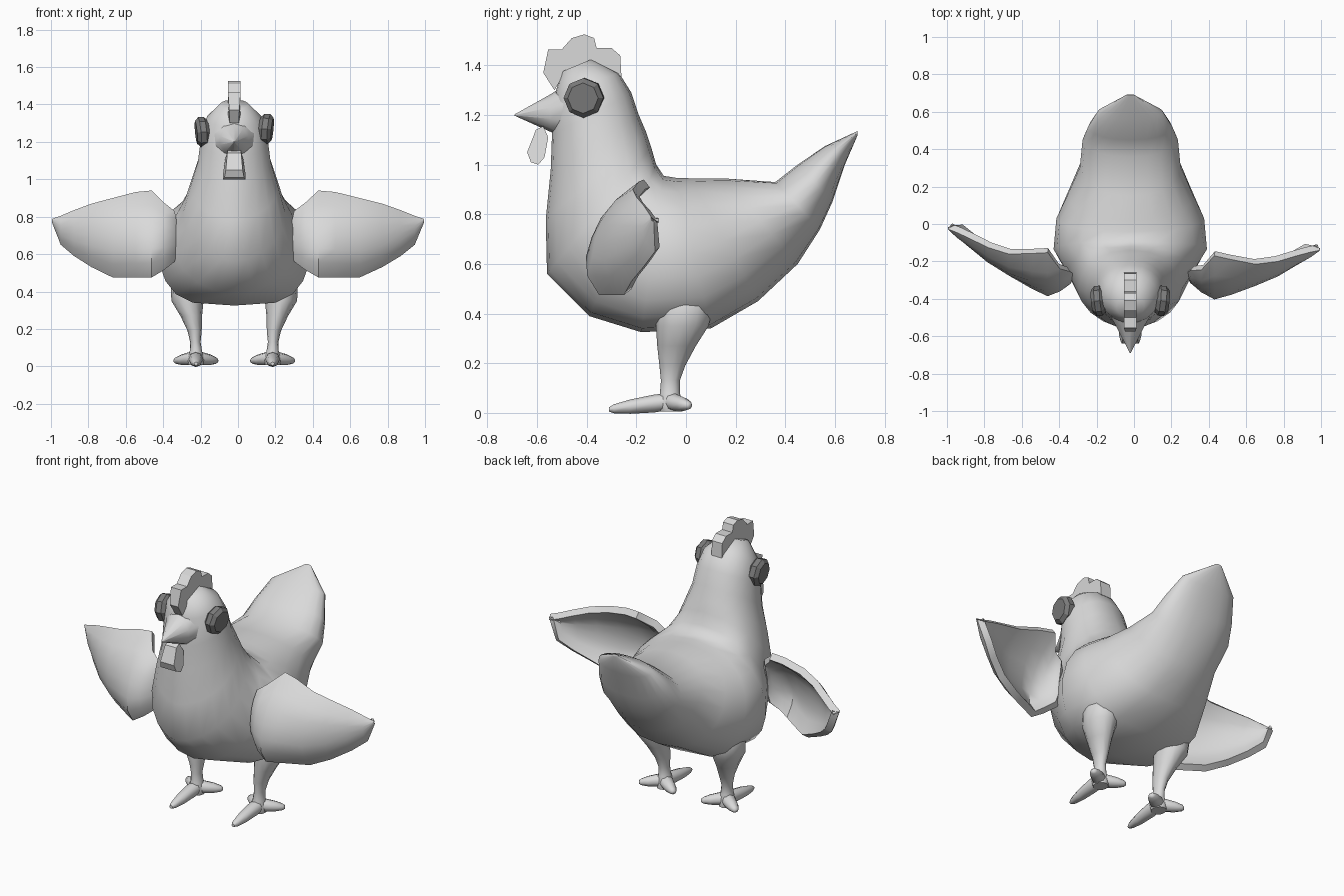
import bpy, bmesh, math
from mathutils import Vector

CX = -0.02  # centre line of the body


def material(name, value):
    m = bpy.data.materials.new(name)
    m.diffuse_color = (value, value, value, 1)
    return m


grey = material("plain_grey", 0.7)
dark = material("dark_grey", 0.2)


def make(name, verts, faces, smooth=35, mat=grey, thickness=0):
    me = bpy.data.meshes.new(name)
    me.from_pydata([tuple(v) for v in verts], [], faces)
    if not thickness:
        bm = bmesh.new()
        bm.from_mesh(me)
        bmesh.ops.recalc_face_normals(bm, faces=bm.faces)
        bm.to_mesh(me)
        bm.free()
    me.materials.append(mat)
    ob = bpy.data.objects.new(name, me)
    bpy.context.collection.objects.link(ob)
    bpy.ops.object.select_all(action='DESELECT')
    bpy.context.view_layer.objects.active = ob
    ob.select_set(True)
    if thickness:
        mod = ob.modifiers.new("shell", 'SOLIDIFY')
        mod.thickness = thickness
        mod.offset = -1
        bpy.ops.object.modifier_apply(modifier=mod.name)
    if smooth:
        bpy.ops.object.shade_smooth_by_angle(angle=math.radians(smooth))
    return ob


def loft(name, rings, smooth=40, mat=grey):
    """Skin a list of equal closed rings and cap both ends."""
    n = len(rings[0])
    verts = [v for r in rings for v in r]
    faces = [(k * n + i, k * n + (i + 1) % n, (k + 1) * n + (i + 1) % n, (k + 1) * n + i)
             for k in range(len(rings) - 1) for i in range(n)]
    faces += [tuple(range(n)), tuple(range(len(verts) - n, len(verts)))]
    return make(name, verts, faces, smooth, mat)


def ring(c, u, v, n, front=1.0, back=1.0):
    """Ellipse about c spanned by half axes u and v; powers square or taper each half."""
    out = []
    for i in range(n):
        a = 2 * math.pi * i / n
        s, k = math.sin(a), math.cos(a)
        s = math.copysign(abs(s) ** (front if k > 0 else back), s) if abs(s) > 1e-6 else 0
        out.append(Vector(c) + Vector(u) * k + Vector(v) * s)
    return out


def plate(name, outline, half_width, smooth=0):
    """Side outline (y, z, width factor) given thickness in x."""
    return loft(name, [[(CX + s * half_width * w, y, z) for y, z, w in outline]
                       for s in (-1, 1)], smooth)


# body: rings fan from the tail, round the belly, up to the crown
# (back y, back z, front y, front z, half width, front power)
sections = [
    (0.69, 1.135, 0.692, 1.12, 0.02, 1), (0.56, 1.075, 0.64, 1.00, 0.175, .9),
    (0.45, 1.0, 0.59, 0.85, 0.225, .9), (0.36, 0.93, 0.54, 0.74, 0.255, .9),
    (0.15, 0.945, 0.45, 0.60, 0.27, .9), (0.02, 0.945, 0.29, 0.45, 0.335, .78),
    (-0.04, 0.947, 0.1, 0.34, 0.395, .52), (-0.09, 0.955, -0.18, 0.325, 0.41, .52),
    (-0.12, 1.0, -0.39, 0.39, 0.335, 1.0), (-0.14, 1.07, -0.56, 0.56, 0.275, 1.2),
    (-0.16, 1.13, -0.565, 0.78, 0.235, 1.2), (-0.19, 1.2, -0.545, 0.98, 0.195, 1.1),
    (-0.22, 1.29, -0.54, 1.12, 0.18, 1.1), (-0.27, 1.37, -0.53, 1.28, 0.15, 1.05),
    (-0.38, 1.425, -0.5, 1.375, 0.075, .9),
]
loft("body", [ring((CX, (a + c) / 2, (b + d) / 2), (0, (c - a) / 2, (d - b) / 2),
                   (w, 0, 0), 20, p, 0.85) for a, b, c, d, w, p in sections], 60)

# beak
loft("beak", [ring((CX, y, z), (0, 0, h), (w, 0, 0), 10) for y, z, h, w in
              [(-0.44, 1.215, 0.14, 0.145), (-0.545, 1.208, 0.076, 0.08),
               (-0.69, 1.2, 0.003, 0.003)]], 60)

# comb
plate("comb", [(-0.53, 1.30, .7), (-0.575, 1.37, .8), (-0.555, 1.465, 1), (-0.50, 1.465, 1),
               (-0.46, 1.51, 1), (-0.41, 1.525, 1), (-0.37, 1.51, 1), (-0.36, 1.47, 1),
               (-0.30, 1.47, 1), (-0.265, 1.44, 1), (-0.26, 1.355, 1), (-0.36, 1.39, 1),
               (-0.50, 1.35, 1)], 0.034)

# wattle: narrow above, wide below, with a flat front
loft("wattle", [[(CX + s * w, y, z) for y, z, w in
                 [(-0.575, 1.155, .035), (-0.605, 1.14, .037), (-0.64, 1.05, .045),
                  (-0.625, 1.01, .052), (-0.595, 1.0, .06), (-0.57, 1.03, .06),
                  (-0.555, 1.11, .048)]] for s in (-1, 1)], 0)

for side, label in ((1, "right"), (-1, "left")):
    # eye: eight-sided button with a narrow bevelled rim
    eye_z = 1.27 if side > 0 else 1.253
    loft(label + "_eye", [
        ring((CX + side * d, -0.41 - (d - 0.16) * 0.12, eye_z - 0.05 * (d - 0.16)),
             (0.10 * r * side, 0, 0.99 * r), (side * 0.1 * r, 0.99 * r, 0), 8)
        for d, r in ((0.135, 0.06), (0.155, 0.081), (0.185, 0.081), (0.204, 0.062))], 0, dark)

    # leg (side offset, y, z, x radius, y radius)
    loft(label + "_leg", [
        ring((CX + side * x, y, z), (rx, 0, 0), (0, ry, 0), 12) for x, y, z, rx, ry in
        [(0.235, 0.0, 0.52, 0.06, 0.08), (0.25, -0.005, 0.43, 0.09, 0.115),
         (0.25, -0.015, 0.35, 0.086, 0.106), (0.23, -0.038, 0.27, 0.058, 0.078),
         (0.212, -0.055, 0.19, 0.038, 0.052), (0.208, -0.063, 0.13, 0.028, 0.038),
         (0.205, -0.065, 0.08, 0.033, 0.04), (0.205, -0.063, 0.04, 0.048, 0.05),
         (0.205, -0.06, 0.006, 0.04, 0.045)]], 60)

    # toes: one long in front, two short at the sides
    base = Vector((CX + side * 0.205, -0.065, 0.046))
    for k, tip in enumerate([(0, -0.245, -0.032), (0.115, 0.08, -0.016), (-0.115, 0.08, -0.016)]):
        tip = Vector(tip)
        across = tip.cross(Vector((0, 0, 1))).normalized()
        rad = [(-0.1, 0.036), (0.25, 0.04), (0.65, 0.032), (0.92, 0.02), (1, 0.01)]
        loft(f"{label}_toe_{k + 1}", [
            ring(base + tip * t, across * r, (0, 0, r * 0.9), 8) for t, r in rad], 60)

# wings: curved shells (x, bottom z, top z, bottom y, middle y, top y)
columns = [
    (0.28, 0.62, 0.74, -0.27, -0.275, -0.26), (0.30, 0.56, 0.83, -0.29, -0.31, -0.25),
    (0.36, 0.515, 0.875, -0.33, -0.355, -0.245), (0.43, 0.475, 0.94, -0.35, -0.38, -0.17),
    (0.52, 0.475, 0.932, -0.31, -0.365, -0.19), (0.65, 0.475, 0.90, -0.25, -0.33, -0.215),
    (0.77, 0.53, 0.87, -0.22, -0.28, -0.20), (0.87, 0.59, 0.835, -0.17, -0.22, -0.17),
    (0.945, 0.65, 0.805, -0.125, -0.175, -0.15), (0.995, 0.77, 0.788, -0.13, -0.14, -0.14),
]
ROWS = 7
for side, label in ((1, "right"), (-1, "left")):
    verts = []
    for x, zb, zt, yb, ym, yt in columns:
        for r in range(ROWS):
            t = r / (ROWS - 1)
            bulge = 1 - abs(2 * t - 1) ** 2.6
            y = yb + (yt - yb) * t + bulge * (ym - (yb + yt) / 2)
            px = x
            if side < 0:  # the left wing is swung further back
                y += 0.17 * (x - 0.33)
                px = 0.32 + (x - 0.28) * 0.944
            verts.append((side * px, y, zb + (zt - zb) * t))
    faces = []
    for c in range(len(columns) - 1):
        for r in range(ROWS - 1):
            a = c * ROWS + r
            f = (a, a + ROWS, a + ROWS + 1, a + 1)
            faces.append(f if side > 0 else f[::-1])
    make(label + "_wing", verts, faces, 45, thickness=0.04)
